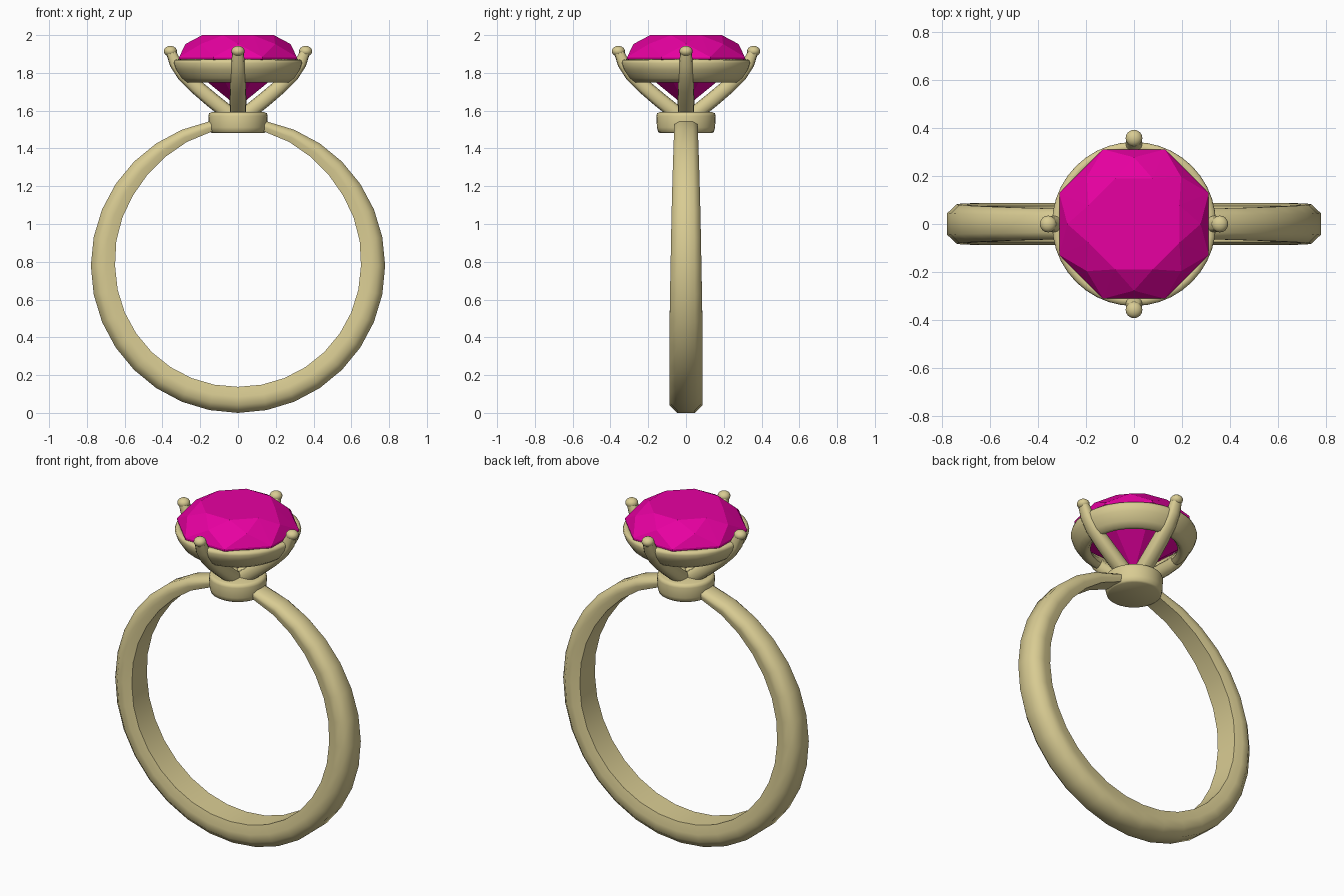
import bpy, bmesh, math
from mathutils import Vector

if "Cube" in bpy.data.objects:
    bpy.data.objects.remove(bpy.data.objects["Cube"])


def material(name, rgb):
    m = bpy.data.materials.new(name)
    m.diffuse_color = (*rgb, 1)
    m.use_nodes = True
    m.node_tree.nodes["Principled BSDF"].inputs["Base Color"].default_value = m.diffuse_color
    return m


gold = material("pale gold", (0.69, 0.60, 0.29))
pink = material("magenta gem", (0.80, 0.0, 0.355))


def make(name, verts, faces, mat, smooth=None):
    me = bpy.data.meshes.new(name)
    me.from_pydata(verts, [], faces)
    bm = bmesh.new()
    bm.from_mesh(me)
    bmesh.ops.recalc_face_normals(bm, faces=bm.faces)
    bm.to_mesh(me)
    bm.free()
    me.materials.append(mat)
    ob = bpy.data.objects.new(name, me)
    bpy.context.collection.objects.link(ob)
    if smooth:
        bpy.ops.object.select_all(action='DESELECT')
        ob.select_set(True)
        bpy.context.view_layer.objects.active = ob
        bpy.ops.object.shade_smooth_by_angle(angle=math.radians(smooth))
    return ob


def bridge(rows, closed):
    """Quads between rows of equal length, each row being a closed loop."""
    n, k = len(rows), len(rows[0])
    faces = [(i * k + j, i * k + (j + 1) % k, (i + 1) % n * k + (j + 1) % k, (i + 1) % n * k + j)
             for i in range(n if closed else n - 1) for j in range(k)]
    if not closed:
        faces += [tuple(range(k)), tuple((n - 1) * k + j for j in range(k))]
    return [v for r in rows for v in r], faces


def lathe(name, profile, steps, closed, smooth):
    rows = [[(r * math.cos(2 * math.pi * j / steps), r * math.sin(2 * math.pi * j / steps), z)
             for j in range(steps)] for r, z in profile]
    return make(name, *bridge(rows, closed), gold, smooth)


def lookup(table, x):
    for (x0, y0), (x1, y1) in zip(table, table[1:]):
        if x <= x1:
            return y0 + (y1 - y0) * (x - x0) / (x1 - x0)
    return table[-1][1]


# Band: round outside, slimmer and narrower towards the top
R = 0.779
thickness = [(0, .138), (90, .128), (125, .109), (140, .095), (163, .062), (180, .044)]
half_width = [(0, .0875), (70, .0865), (110, .077), (150, .065), (180, .060)]
rows = []
for i in range(32):
    a = 2 * math.pi * i / 32
    deg = math.degrees(min(a, 2 * math.pi - a))
    t, w = lookup(thickness, deg), lookup(half_width, deg)
    section = [(-.55, 0), (.55, 0), (1, .3), (1, .62), (.87, 1), (-.87, 1), (-1, .62), (-1, .3)]
    rows.append([((R - d * t) * math.sin(a), y * w, R - (R - d * t) * math.cos(a))
                 for y, d in section])
make("band", *bridge(rows, True), gold, 67)

# Seat: small rounded disc under the setting
lathe("seat", [(.137, 1.481), (.148, 1.488), (.154, 1.512), (.157, 1.572), (.153, 1.586), (.14, 1.592)],
      32, False, 60)

# Gallery: flared ring that cradles the gem
lathe("gallery_ring", [(.235, 1.768), (.25, 1.75), (.27, 1.749), (.30, 1.772), (.33, 1.818),
                       (.342, 1.852), (.337, 1.868), (.315, 1.873), (.285, 1.845), (.25, 1.805)],
      40, True, 60)

# Prongs with ball tips: (radius out, height, half depth, half width)
path = [(.03, 1.57, .040, .043), (.14, 1.658, .040, .044), (.22, 1.726, .039, .043),
        (.288, 1.79, .036, .040), (.331, 1.85, .032, .036), (.357, 1.915, .026, .030)]
for q, side in enumerate(("right", "back", "left", "front")):
    a = q * math.pi / 2
    out, across = Vector((math.cos(a), math.sin(a), 0)), Vector((-math.sin(a), math.cos(a), 0))
    rows = []
    for i, (r, z, d, w) in enumerate(path):
        p0, p1 = path[max(i - 1, 0)], path[min(i + 1, len(path) - 1)]
        t = Vector((p1[0] - p0[0], p1[1] - p0[1])).normalized()
        normal = out * t.y - Vector((0, 0, t.x))
        row = []
        for s in range(12):
            c, n = math.cos(s * math.pi / 6), math.sin(s * math.pi / 6)
            # slightly squared oval section
            row.append(out * r + Vector((0, 0, z))
                       + normal * d * math.copysign(abs(c) ** .75, c)
                       + across * w * math.copysign(abs(n) ** .75, n))
        rows.append(row)
    make(side + "_prong", *bridge(rows, False), gold, 50)
    bpy.ops.mesh.primitive_uv_sphere_add(segments=16, ring_count=10, radius=.035,
                                         location=out * .358 + Vector((0, 0, 1.915)))
    ball = bpy.context.object
    ball.scale.z = .8
    ball.name = side + "_prong_tip"
    ball.data.materials.append(gold)
    bpy.ops.object.shade_smooth()


# Gem: eight-sided brilliant cut with flat facets
def octagon(r, z, turn):
    return [(r * math.cos((k + turn) * math.pi / 4), r * math.sin((k + turn) * math.pi / 4), z)
            for k in range(8)]


# rings: table 0-7, crown 8-15, girdle top 16-23, girdle bottom 24-31, culet 32
verts = (octagon(.205, 2.0, .5) + octagon(.278, 1.953, 0) + octagon(.337, 1.884, .5)
         + octagon(.337, 1.873, .5) + [(0, 0, 1.62)])
faces = [tuple(range(8))]
for k in range(8):
    n = (k + 1) % 8
    faces += [(k, n, 8 + n), (k, 8 + n, 16 + k), (k, 16 + k, 8 + k),
              (8 + n, 16 + n, 16 + k), (16 + k, 16 + n, 24 + n, 24 + k), (24 + k, 24 + n, 32)]
make("gem", verts, faces, pink)
